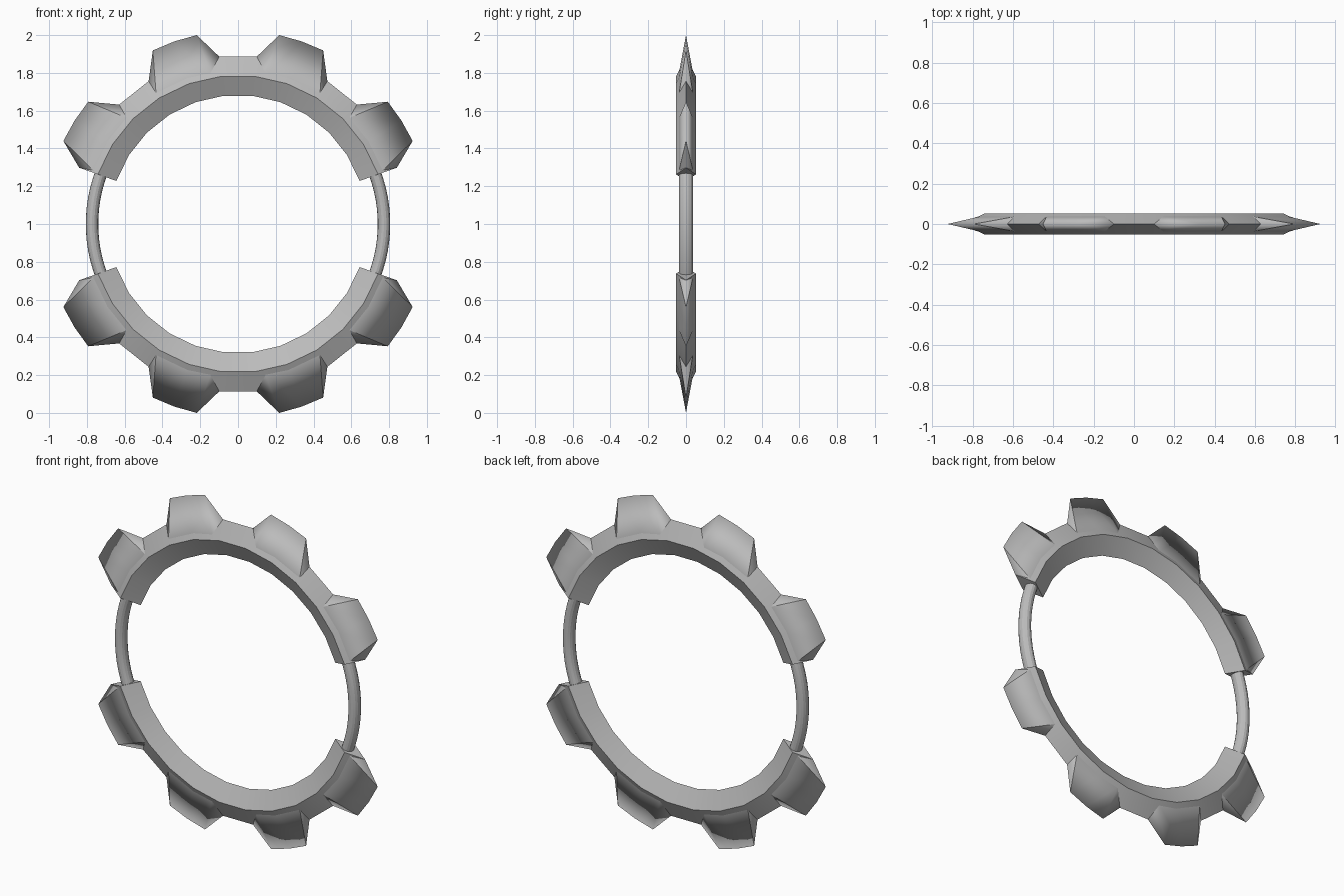
import bpy, bmesh
from math import sin, cos, radians, pi
from mathutils import Vector

if "Cube" in bpy.data.objects:
    bpy.data.objects.remove(bpy.data.objects["Cube"], do_unlink=True)

steel = bpy.data.materials.new("grey steel")
steel.use_nodes = True
GREY = (0.5, 0.5, 0.5, 1)
steel.diffuse_color = GREY
steel.node_tree.nodes["Principled BSDF"].inputs["Base Color"].default_value = GREY

START = 19.5                      # angle where each half ring ends
SEGMENTS = 11
STEP = (180 - 2 * START) / SEGMENTS
INNER, SIDE, OUTER, TIP = 0.683, 0.787, 0.892, 1.0237
HALF_DEPTH = 0.052


def polar(angle, radius, y=0.0):
    a = radians(angle)
    return Vector((radius * cos(a), y, radius * sin(a)))


def finish(name, bm, mirror):
    """Turn a bmesh into a mirrored, shaded object centred on the hub."""
    bmesh.ops.recalc_face_normals(bm, faces=bm.faces)
    mesh = bpy.data.meshes.new(name)
    bm.to_mesh(mesh)
    bm.free()
    mesh.materials.append(steel)
    obj = bpy.data.objects.new(name, mesh)
    bpy.context.collection.objects.link(obj)
    obj.location.z = 1
    mod = obj.modifiers.new("Mirror", 'MIRROR')
    mod.use_axis = mirror
    mod.merge_threshold = 0.0005
    bpy.ops.object.select_all(action='DESELECT')
    obj.select_set(True)
    bpy.context.view_layer.objects.active = obj
    bpy.ops.object.shade_smooth_by_angle(angle=radians(20))
    return obj


def sweep(angles, section):
    """Sweep a closed (radius, depth) section through the angles, capped."""
    bm = bmesh.new()
    loops = [[bm.verts.new(polar(a, r, y)) for r, y in section] for a in angles]
    n = len(section)
    for p, q in zip(loops, loops[1:]):
        for i in range(n):
            j = (i + 1) % n
            bm.faces.new((p[i], p[j], q[j], q[i]))
    bm.faces.new(loops[0])
    bm.faces.new(loops[-1][::-1])
    return bm


# Two half rings with a diamond section
diamond = [(INNER, 0), (SIDE, -HALF_DEPTH), (OUTER, 0), (SIDE, HALF_DEPTH)]
arc = [START + STEP * i for i in range(SEGMENTS + 1)]
finish("half_rings", sweep(arc, diamond), (False, False, True))

# Thin round rods joining the half rings
circle = [(0.773 + 0.033 * cos(2 * pi * i / 16), 0.037 * sin(2 * pi * i / 16))
          for i in range(16)]
finish("joining_rods", sweep([-22 + 4 * i for i in range(12)], circle),
       (True, False, False))


# Wedge teeth, each spanning two ring segments and tapering to a sharp rim
def tooth(name, centre, low, high):
    bm = bmesh.new()
    root_r = 0.8
    root_y = -0.178 * (TIP - root_r)
    rim = [bm.verts.new(polar(centre + a, TIP)) for a in (-6.9, 0, 6.9)]
    root = [bm.verts.new(polar(centre + a, root_r, root_y)) for a in (-low, 0, high)]
    foot = [bm.verts.new(polar(centre + a, OUTER)) for a in (-STEP, STEP)]
    for i in range(2):
        bm.faces.new((rim[i], rim[i + 1], root[i + 1], root[i]))
    bm.faces.new((foot[0], rim[0], root[0]))
    bm.faces.new((foot[1], root[2], rim[2]))
    # Consistent winding facing the front before mirroring
    bmesh.ops.recalc_face_normals(bm, faces=bm.faces)
    if sum(f.normal.y for f in bm.faces) > 0:
        bmesh.ops.reverse_faces(bm, faces=bm.faces)
    # Close the hidden underside so the normals stay outward
    bm.faces.new((root[0], root[1], root[2], foot[1], foot[0]))
    finish(name, bm, (True, True, True))


tooth("side_teeth", START + STEP, 12.5, 11.7)
tooth("end_teeth", START + 4 * STEP, 13.5, 9)
